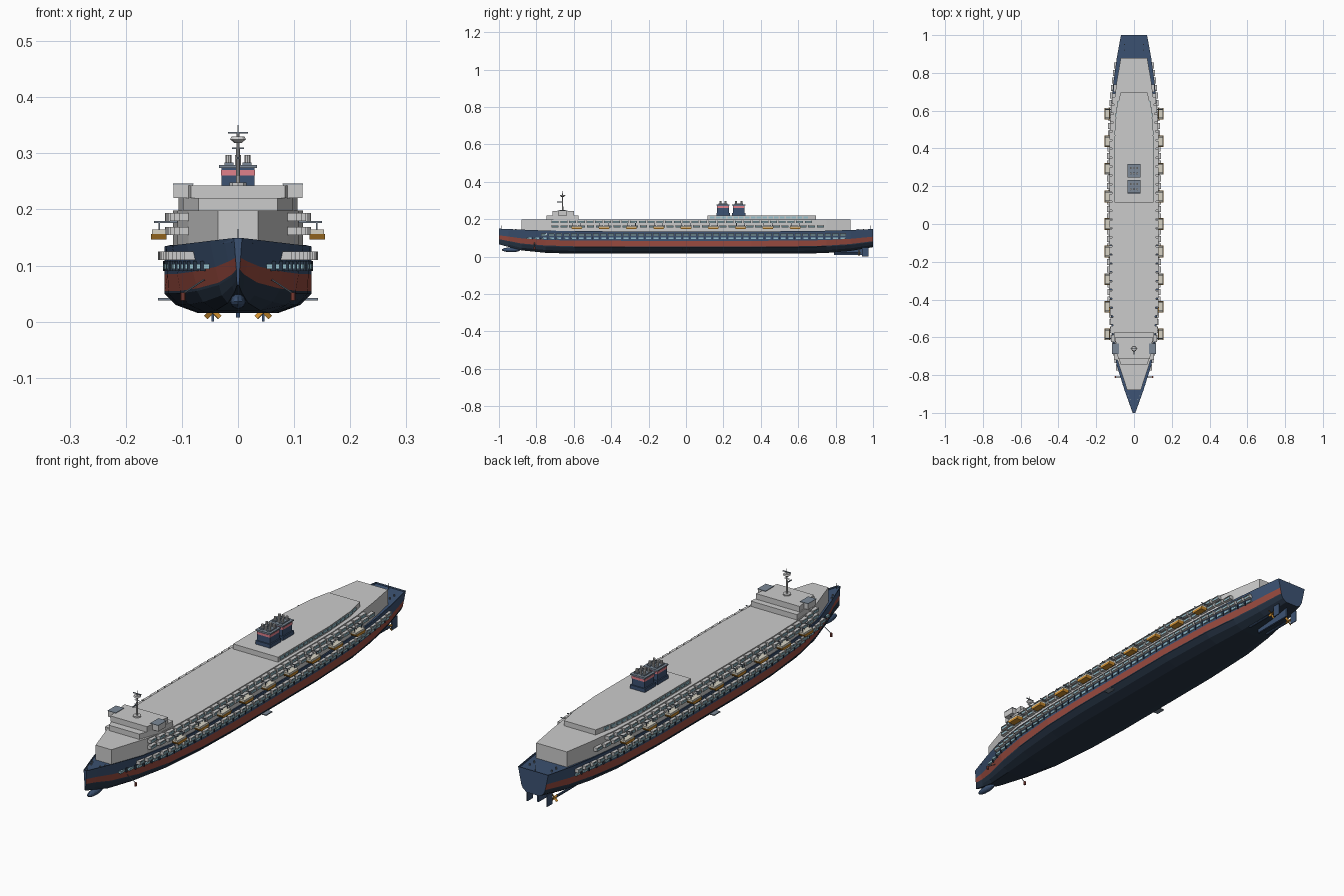
import bpy, bmesh, math
from mathutils import Matrix, Vector

if "Cube" in bpy.data.objects:
    bpy.data.objects.remove(bpy.data.objects["Cube"])


def mat(name, r, g, b):
    m = bpy.data.materials.new(name)
    m.diffuse_color = (r, g, b, 1)
    m.use_nodes = True
    m.node_tree.nodes["Principled BSDF"].inputs["Base Color"].default_value = m.diffuse_color
    return m


NAVY = mat("navy", .045, .085, .17)
DARK = mat("dark_navy", .02, .035, .06)
RED = mat("red", .32, .07, .05)
ORANGE = mat("orange", .64, .28, .03)
PINK = mat("pink", .75, .22, .26)
GLASS = mat("glass", .30, .52, .60)
WHITE = mat("off_white", .62, .62, .64)
CREAM = mat("cream", .68, .65, .55)
STEEL = mat("steel", .2, .25, .31)


def finish(name, bm, *mats):
    bmesh.ops.recalc_face_normals(bm, faces=bm.faces)
    me = bpy.data.meshes.new(name)
    bm.to_mesh(me)
    bm.free()
    for m in mats:
        me.materials.append(m)
    ob = bpy.data.objects.new(name, me)
    bpy.context.collection.objects.link(ob)
    return ob


def box(bm, x0, x1, y0, y1, z0, z1, taper=1.0):
    # box whose bottom can be shortened along y
    r = bmesh.ops.create_cube(bm, size=1)["verts"]
    for v in r:
        t = taper if v.co.z < 0 else 1
        v.co = Vector(((x0 + x1) / 2 + v.co.x * (x1 - x0),
                       (y0 + y1) / 2 + v.co.y * (y1 - y0) * t,
                       (z0 + z1) / 2 + v.co.z * (z1 - z0)))


def boxes(name, items, m, mirror=False):
    bm = bmesh.new()
    for it in items:
        box(bm, *it)
        if mirror:
            box(bm, -it[1], -it[0], *it[2:])
    return finish(name, bm, m)


def rod(bm, p, q, r0, r1=None, n=10):
    p, q = Vector(p), Vector(q)
    rot = (q - p).to_track_quat('Z', 'Y').to_matrix().to_4x4()
    bmesh.ops.create_cone(bm, cap_ends=True, segments=n, radius1=r0,
                          radius2=r0 if r1 is None else r1, depth=(q - p).length,
                          matrix=Matrix.Translation((p + q) / 2) @ rot)


def rods(name, items, m):
    bm = bmesh.new()
    for it in items:
        rod(bm, *it)
    return finish(name, bm, m)


def prism(name, outline, z0, z1, m):
    # plan outline given as (y, half width), mirrored across x
    pts = [(w, y) for y, w in outline] + [(-w, y) for y, w in reversed(outline)]
    bm = bmesh.new()
    f = bm.faces.new([bm.verts.new((x, y, z0)) for x, y in pts])
    ext = bmesh.ops.extrude_face_region(bm, geom=[f])["geom"]
    for v in ext:
        if isinstance(v, bmesh.types.BMVert):
            v.co.z = z1
    if not any(abs(g.calc_center_median().z - z0) < 1e-6 for g in bm.faces):
        bmesh.ops.holes_fill(bm, edges=bm.edges)
    return finish(name, bm, m)


def interp(table, y, i):
    for a, b in zip(table, table[1:]):
        if y <= b[0]:
            t = (y - a[0]) / (b[0] - a[0])
            return a[i] + (b[i] - a[i]) * t
    return table[-1][i]


# Hull: stations of y, deck half width, waterline half width, keel z, rail z
ST = [(-1, .007, .003, .065, .149), (-.95, .025, .012, .052, .147),
      (-.88, .050, .034, .033, .144), (-.75, .091, .073, .020, .139),
      (-.6, .116, .103, .015, .136), (-.4, .128, .124, .015, .135),
      (-.2, .131, .131, .015, .134), (.35, .131, .131, .015, .134),
      (.6, .123, .120, .015, .136), (.75, .109, .100, .019, .138),
      (.88, .091, .080, .030, .142), (1, .069, .055, .050, .147)]
bm = bmesh.new()
rings = []
for y, a, b, k, d in ST:
    h = d - k
    half = [(.54 * b, k), (.85 * b, k + .125 * h), (b, k + .29 * h), (b, k + .33 * h),
            (b + (a - b) * .4, k + .58 * h), (a, d), (a * .96, d), (a * .96, d - .007)]
    ring = [(x, z) for x, z in reversed(half)]
    ring = [(-x, z) for x, z in half[::-1]] + half
    rings.append([bm.verts.new((x, y, z)) for x, z in ring])
n = len(rings[0])
band = [0, 0, 0, 2, 1, 1, 1]            # rail down to bilge, by ring segment
band = [0, 0, 0, 1, 2, 2, 2, 2, 2, 2, 2, 1, 0, 0, 0, 0]
for p, q in zip(rings, rings[1:]):
    for i in range(n):
        f = bm.faces.new((p[i], p[(i + 1) % n], q[(i + 1) % n], q[i]))
        f.material_index = band[i]
for ring in (rings[0], rings[-1]):      # stem and transom
    for i in range(n // 2 - 1):
        f = bm.faces.new((ring[i], ring[i + 1], ring[n - 2 - i], ring[n - 1 - i]))
        f.material_index = 0
finish("hull", bm, NAVY, RED, DARK)

# Bulbous bow
bm = bmesh.new()
bmesh.ops.create_uvsphere(bm, u_segments=12, v_segments=8, radius=1,
                          matrix=Matrix.Translation((0, -.935, .036)) @ Matrix.Diagonal((.014, .05, .013, 1)))
finish("bulb_bow", bm, NAVY)

# Superstructure tiers
MAIN = [(-.88, .036), (-.72, .088), (-.6, .108), (-.4, .116), (.45, .116),
        (.62, .108), (.75, .092), (.88, .070)]
UPPER = [(.115, .103), (.45, .103), (.6, .092), (.695, .072)]
prism("main_deckhouse", MAIN, .122, .198, WHITE)
prism("upper_deckhouse", UPPER, .198, .219, WHITE)
prism("bridge_base", [(-.745, .070), (-.66, .098), (-.575, .106)], .198, .220, WHITE)
prism("bridge", [(-.715, .084), (-.60, .100)], .220, .243, WHITE)
boxes("bridge_wing", [(.080, .115, -.685, -.635, .220, .244)], WHITE, True)
boxes("bridge_wing_roof", [(.079, .116, -.687, -.633, .244, .246)], STEEL, True)


# Balconies with glass fronts and side windows, following the curved sides
def deck_row(name, y0, y1, step, length, z0, z1, out, side):
    slabs, glass = [], []
    for i in range(int((y1 - y0) / step + 1.01)):
        y = y0 + i * step
        x = side(y)
        a, b = y - length / 2, y + length / 2
        slabs.append((x - .012, x + out, a, b, z0, z0 + .002))
        slabs.append((x - .012, x + out, a, b, z1 - .002, z1))
        for e in (a, b - .002):
            slabs.append((x - .012, x + out, e, e + .002, z0, z1))
        glass.append((x + out - .003, x + out - .001, a + .002, b - .002, z0, z0 + .010))
    boxes(name + "_balconies", slabs, WHITE, True)
    boxes(name + "_glass", glass, GLASS, True)


def hull_side(y):
    return interp(ST, y, 1) * .75 + interp(ST, y, 2) * .25


def house_side(y):
    return interp(MAIN, y, 1)


deck_row("hull_deck", -.76, .84, .04, .032, .110, .125, .012, hull_side)
deck_row("lower_deck", -.70, .72, .0473, .038, .154, .169, .014, house_side)
deck_row("top_deck", -.70, .70, .0467, .038, .179, .194, .014, house_side)


def windows(name, y0, y1, step, length, z0, z1, side, m):
    items = []
    for i in range(int((y1 - y0) / step + 1.01)):
        y = y0 + i * step
        items.append((side(y) - .008, side(y) + .003, y - length / 2, y + length / 2, z0, z1))
    boxes(name, items, m, True)


windows("hull_windows", -.84, .84, .04, .026, .094, .103, hull_side, GLASS)
windows("hull_frames", -.82, .82, .04, .003, .090, .108, hull_side, DARK)
windows("upper_windows", .14, .67, .0312, .024, .204, .215, lambda y: interp(UPPER, y, 1), GLASS)

# Lifeboats with canopies and davits
ORG, CAN, DAV = [], [], []
for i in range(-4, 5):
    y = i * .146
    ORG.append((.127, .155, y - .031, y + .031, .146, .156, .8))
    CAN.append((.129, .153, y - .029, y + .029, .156, .164))
    for e in (-.022, .022):
        DAV.append((.108, .150, y + e - .0015, y + e + .0015, .176, .179))
        DAV.append((.139, .142, y + e - .0015, y + e + .0015, .163, .178))
boxes("lifeboat_hulls", ORG, ORANGE, True)
boxes("lifeboat_canopies", CAN, CREAM, True)
boxes("lifeboat_davits", DAV, STEEL, True)

# Funnels
for y in (.198, .282):
    boxes("funnel_base", [(-.034, .034, y - .036, y + .036, .218, .234)], NAVY)
    boxes("funnel", [(-.029, .029, y - .031, y + .031, .234, .274)], NAVY)
    boxes("funnel_band", [(-.030, .030, y - .032, y + .032, .260, .270)], PINK)
    boxes("funnel_cap", [(-.034, .034, y - .035, y + .035, .274, .279)], STEEL)
    boxes("funnel_side_vents", [(.008, .024, y - .024, y + .024, .279, .284)], STEEL, True)
    rods("funnel_pipes", [((x, y + e, .276), (x, y + e, .297), .0055)
                          for x in (-.017, 0, .017) for e in (-.014, .014)], WHITE)

# Radar mast
Y = -.66
rods("mast", [((0, Y, .24), (0, Y, .335), .004, .003), ((0, Y, .242), (0, Y, .248), .016),
              ((0, Y, .318), (0, Y, .325), .006, .015), ((0, Y, .325), (0, Y, .330), .015, .012),
              ((0, Y, .33), (0, Y, .35), .0012)], WHITE)
boxes("radar_arms", [(-.018, .018, Y - .002, Y + .002, .335, .338),
                     (-.011, .011, Y - .0015, Y + .0015, .308, .310),
                     (-.002, .002, Y - .03, Y + .002, .290, .293)], STEEL)

# Anchors, stabiliser fins, mooring bollards
rods("anchors", [((s * .098, -.81, .038), (s * .098, -.81, .052), .005) for s in (-1, 1)], RED)
rods("anchor_shanks", [((s * .060, -.81, .075), (s * .098, -.81, .050), .0015) for s in (-1, 1)], STEEL)
boxes("stabiliser_fins", [(.115, .143, -.02, .02, .038, .042)], STEEL, True)
rods("bollards", [((s * x, y, .13), (s * x, y, .146), .003)
                  for s in (-1, 1) for x, y in ((.02, -.93), (.03, -.91), (.05, .92), (.05, .95))], STEEL)
rods("flag_poles", [((0, -.985, .14), (0, -.985, .165), .001), ((0, .985, .14), (0, .985, .165), .001)], STEEL)

# Propellers, shafts and rudders
rods("shafts", [((s * .045, .79, .020), (s * .045, .925, .020), .005) for s in (-1, 1)], NAVY)
boxes("skeg", [(-.004, .004, .79, .97, .007, .045)], NAVY)
boxes("rudders", [(.043, .047, .94, .975, .0, .048)], NAVY, True)
bm = bmesh.new()
for s in (-1, 1):
    rod(bm, (s * .045, .915, .02), (s * .045, .935, .02), .005, .002)
    for k in range(4):
        a = k * math.pi / 2 + math.pi / 4
        M = (Matrix.Translation((s * .045, .925, .02)) @ Matrix.Rotation(a, 4, 'Y')
             @ Matrix.Translation((0, 0, .010)) @ Matrix.Rotation(s * .5, 4, 'Z')
             @ Matrix.Diagonal((.009, .002, .016, 1)))
        bmesh.ops.create_cube(bm, size=1, matrix=M)
finish("propellers", bm, ORANGE)
